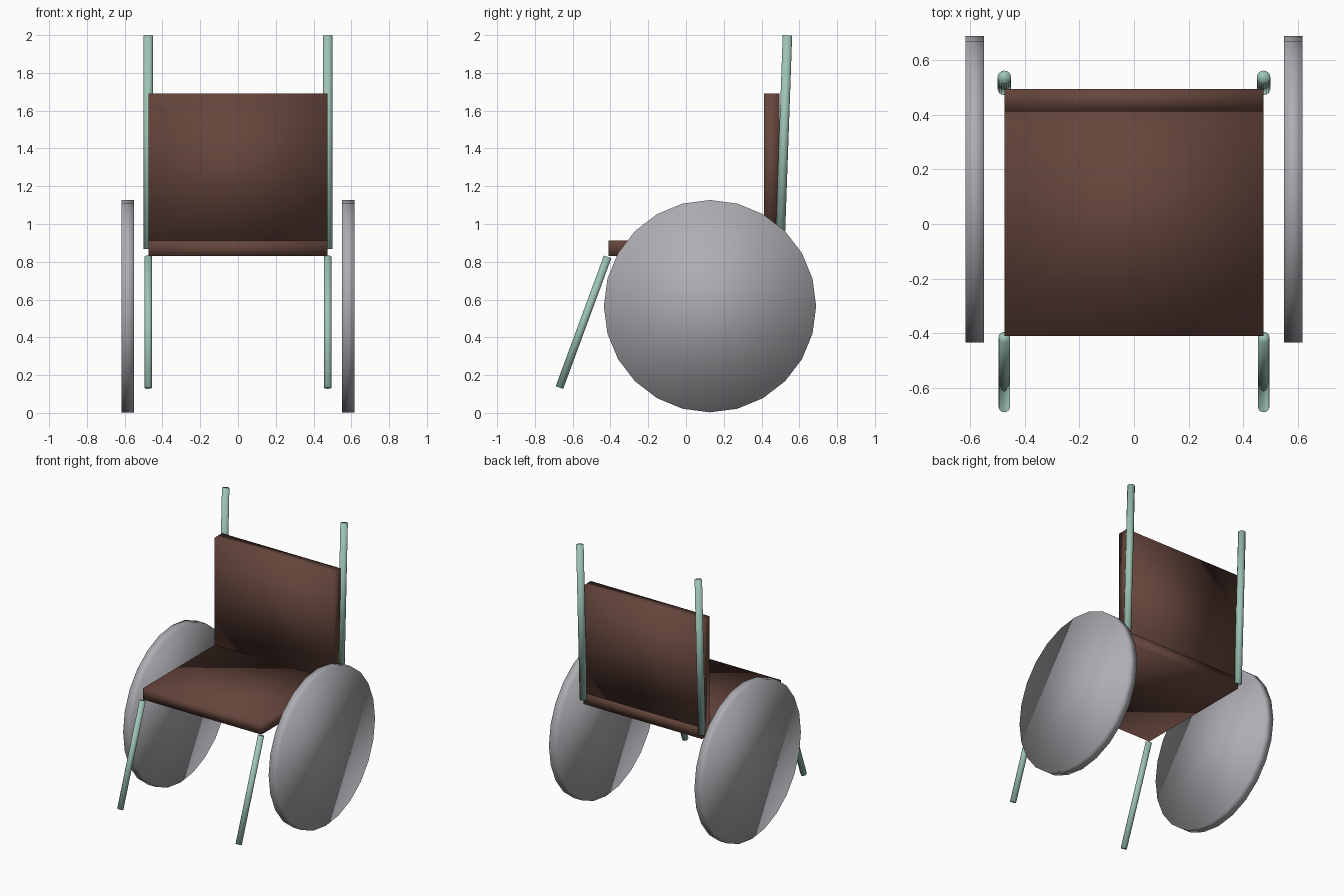
import bpy
from mathutils import Vector

cube = bpy.data.objects.get("Cube")
if cube:
    bpy.data.objects.remove(cube, do_unlink=True)


def material(name, colour):
    mat = bpy.data.materials.new(name)
    mat.use_nodes = True
    mat.diffuse_color = (*colour, 1)
    mat.node_tree.nodes["Principled BSDF"].inputs["Base Color"].default_value = (*colour, 1)
    return mat


brown = material("brown_upholstery", (0.13, 0.06, 0.045))
green = material("pale_green_tube", (0.34, 0.55, 0.46))
grey = material("grey_wheel", (0.42, 0.42, 0.45))


def finish(name, mat):
    obj = bpy.context.object
    obj.name = name
    obj.data.materials.append(mat)
    obj.data.shade_smooth()
    return obj


def box(name, low, high, mat):
    low, high = Vector(low), Vector(high)
    bpy.ops.mesh.primitive_cube_add(size=1, location=(low + high) / 2)
    bpy.context.object.scale = high - low
    bpy.ops.object.transform_apply(location=False, rotation=False, scale=True)
    return finish(name, mat)


def rod(name, start, end, radius, sides, mat):
    start, end = Vector(start), Vector(end)
    axis = end - start
    bpy.ops.mesh.primitive_cylinder_add(
        vertices=sides, radius=radius, depth=axis.length, location=(start + end) / 2,
        rotation=axis.to_track_quat("Z", "Y").to_euler())
    return finish(name, mat)


# Seat and backrest panels
box("seat", (-0.475, -0.41, 0.83), (0.475, 0.495, 0.912), brown)
box("backrest", (-0.475, 0.412, 0.912), (0.475, 0.495, 1.69), brown)

# Paired tubes and solid disc wheels
for side, s in (("left", 1), ("right", -1)):
    x = 0.475 * s
    rod(f"{side}_back_post", (x, 0.497, 0.868), (x, 0.537, 1.999), 0.025, 16, green)
    rod(f"{side}_front_leg", (x, -0.67, 0.134), (x, -0.415, 0.826), 0.021, 16, green)
    rod(f"{side}_wheel", (0.55 * s, 0.127, 0.565), (0.617 * s, 0.127, 0.565), 0.562, 24, grey)
